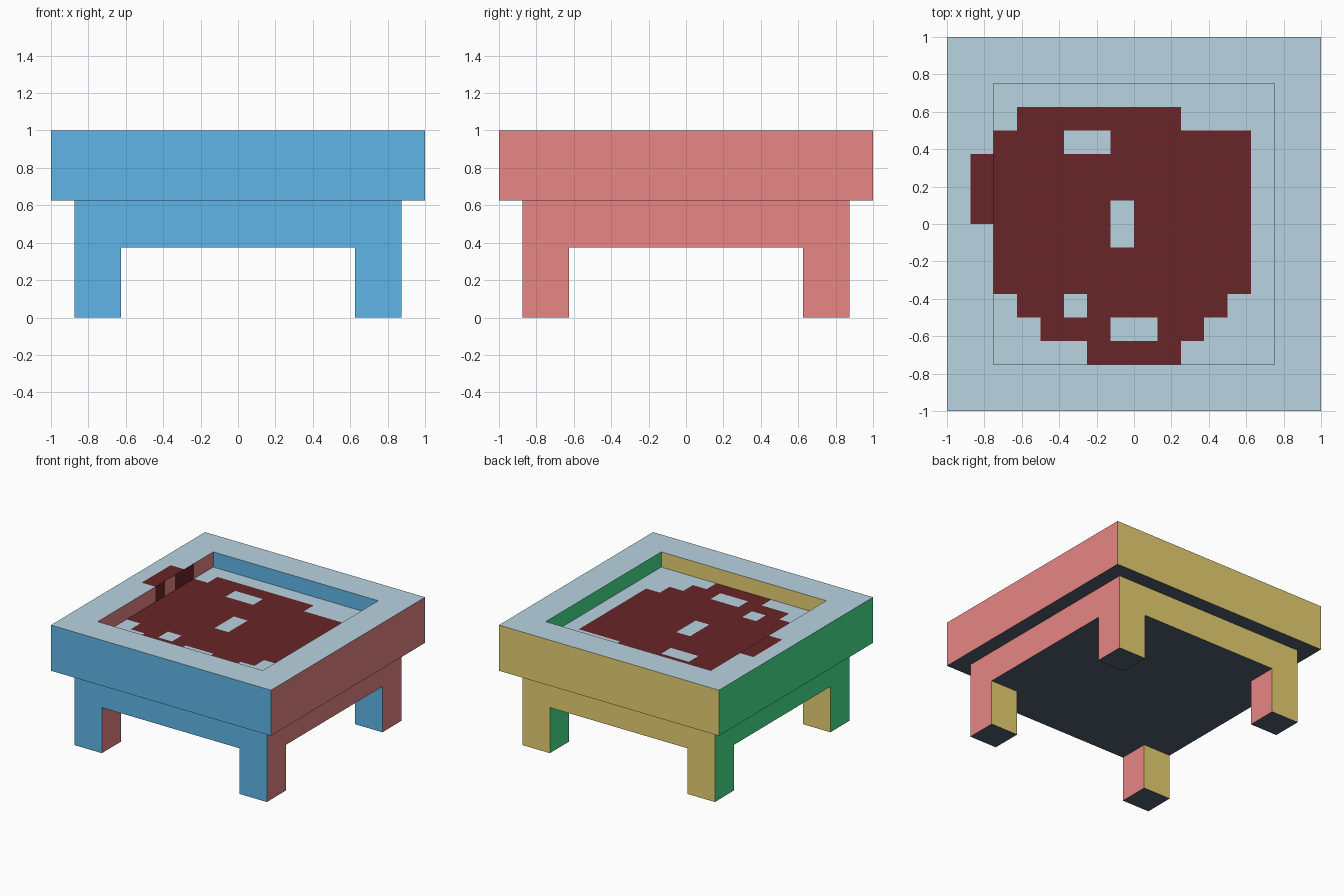
import bpy, bmesh
from mathutils import Vector

cube = bpy.data.objects.get("Cube")
if cube:
    bpy.data.objects.remove(cube, do_unlink=True)


def linear(v):
    v /= 255
    return v / 12.92 if v <= 0.04045 else ((v + 0.055) / 1.055) ** 2.4


def make_material(name, rgb):
    colour = [linear(v) for v in rgb] + [1.0]
    mat = bpy.data.materials.new(name)
    mat.use_nodes = True
    mat.diffuse_color = colour
    mat.node_tree.nodes["Principled BSDF"].inputs["Base Color"].default_value = colour
    return mat


# One colour for each facing direction, plus the stain
DIRECTIONS = [Vector(d) for d in ((0, 0, 1), (0, 0, -1), (0, -1, 0),
                                  (0, 1, 0), (1, 0, 0), (-1, 0, 0))]
MATERIALS = [make_material(n, c) for n, c in (
    ("pale_blue_grey", (184, 212, 224)),
    ("dark_slate", (84, 97, 116)),
    ("sky_blue", (97, 184, 235)),
    ("warm_yellow", (242, 219, 120)),
    ("coral_red", (234, 136, 134)),
    ("spring_green", (74, 231, 144)),
    ("dark_red_stain", (105, 37, 39)))]
STAIN = 6


def finish(name, bm):
    mesh = bpy.data.meshes.new(name)
    bm.to_mesh(mesh)
    bm.free()
    for mat in MATERIALS:
        mesh.materials.append(mat)
    obj = bpy.data.objects.new(name, mesh)
    bpy.context.collection.objects.link(obj)
    return obj


def colour_by_direction(bm):
    bmesh.ops.recalc_face_normals(bm, faces=bm.faces[:])
    bm.normal_update()
    for f in bm.faces:
        f.material_index = max(range(6), key=lambda i: f.normal.dot(DIRECTIONS[i]))


def box(name, centre, size):
    bm = bmesh.new()
    bmesh.ops.create_cube(bm, size=1)
    for v in bm.verts:
        v.co = Vector(a * s + c for a, s, c in zip(v.co, size, centre))
    colour_by_direction(bm)
    return finish(name, bm)


# Apron and four legs
box("apron", (0, 0, 0.5), (1.75, 1.75, 0.25))
for side, x in (("left", 0.75), ("right", -0.75)):
    for end, y in (("front", -0.75), ("back", 0.75)):
        box(f"{end}_{side}_leg", (x, y, 0.1875), (0.25, 0.25, 0.375))

# Stained cells: row -> column spans, on a 16 x 16 grid over the tray
STAIN_ROWS = {
    12: [(3, 10)],
    11: [(2, 5), (7, 13)],
    10: [(1, 13)],
    9: [(1, 13)],
    8: [(1, 7), (8, 13)],
    7: [(2, 7), (8, 13)],
    6: [(2, 13)],
    5: [(2, 13)],
    4: [(3, 5), (6, 12)],
    3: [(4, 7), (9, 11)],
    2: [(6, 10)],
}
STAINED_WALL_ROWS = (8, 10, 11)


def inner(f):
    c = f.calc_center_median()
    return max(abs(c.x), abs(c.y)) < 0.749


def shift_new(result, bm, dz):
    verts = [e for e in result["geom"] if isinstance(e, bmesh.types.BMVert)]
    bmesh.ops.translate(bm, verts=verts, vec=(0, 0, dz))


# Tray top: gridded slab with a sunken middle
bm = bmesh.new()
bmesh.ops.create_grid(bm, x_segments=16, y_segments=16, size=1)
bmesh.ops.translate(bm, verts=bm.verts[:], vec=(0, 0, 0.625))
shift_new(bmesh.ops.extrude_face_region(bm, geom=bm.faces[:]), bm, 0.375)
middle = [f for f in bm.faces if f.calc_center_median().z > 0.99 and inner(f)]
shift_new(bmesh.ops.extrude_face_region(bm, geom=middle), bm, -0.125)
lids = [f for f in bm.faces if f.calc_center_median().z > 0.99 and inner(f)]
if lids:
    bmesh.ops.delete(bm, geom=lids, context='FACES')
colour_by_direction(bm)

# Stain across the floor, up one wall and onto the rim
for f in bm.faces:
    c = f.calc_center_median()
    row, col = int((c.y + 1) * 8), int((c.x + 1) * 8)
    if f.normal.z > 0.9:
        if any(a <= col < b for a, b in STAIN_ROWS.get(row, [])):
            f.material_index = STAIN
    elif f.normal.x > 0.9 and abs(c.x + 0.75) < 0.01 and row in STAINED_WALL_ROWS:
        f.material_index = STAIN

# Merge flat cells of equal colour
bmesh.ops.dissolve_limit(bm, angle_limit=0.01, verts=bm.verts[:],
                         edges=bm.edges[:], delimit={'MATERIAL'})
finish("tray_top", bm)
